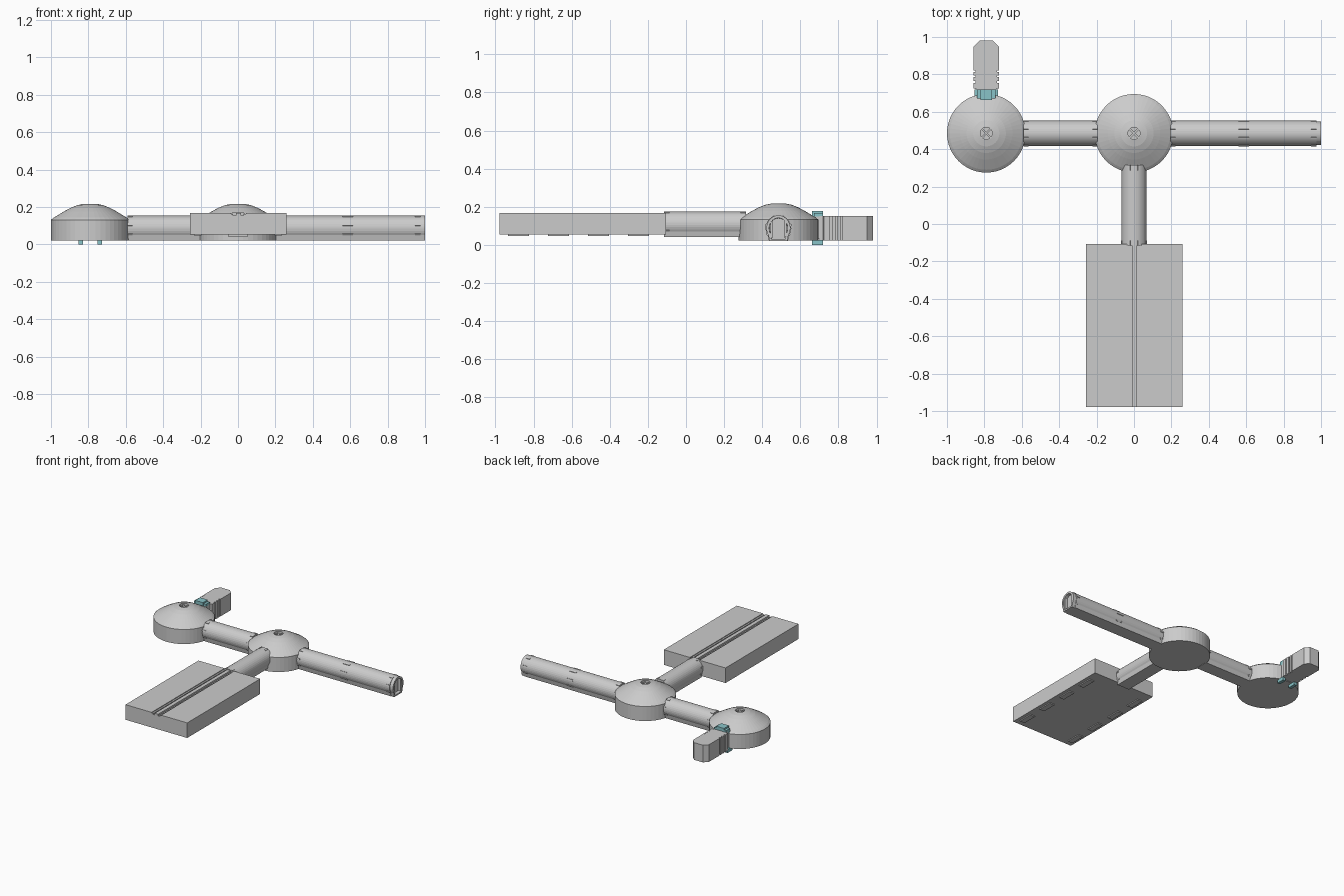
import bpy, bmesh, math
from mathutils import Vector, Matrix

if "Cube" in bpy.data.objects:
    bpy.data.objects.remove(bpy.data.objects["Cube"])


def finish(bm, name, mat=None):
    bmesh.ops.recalc_face_normals(bm, faces=bm.faces)
    me = bpy.data.meshes.new(name)
    bm.to_mesh(me)
    bm.free()
    ob = bpy.data.objects.new(name, me)
    bpy.context.collection.objects.link(ob)
    if mat:
        me.materials.append(mat)
    return ob


def add_box(bm, lo, hi, rot=None):
    lo, hi = Vector(lo), Vector(hi)
    m = Matrix.Translation((lo + hi) / 2)
    if rot:
        m = m @ rot
    m = m @ Matrix.Diagonal((*(hi - lo), 1))
    bmesh.ops.create_cube(bm, size=1, matrix=m)


def prism(bm, pts, vec):
    """Extrude a 3D outline along vec; returns the far cap."""
    a = [bm.verts.new(p) for p in pts]
    b = [bm.verts.new(Vector(p) + Vector(vec)) for p in pts]
    bm.faces.new(a)
    cap = bm.faces.new(b)
    for i in range(len(a)):
        j = (i + 1) % len(a)
        bm.faces.new((a[i], a[j], b[j], b[i]))
    return cap


def arch(r=0.0675, n=24):
    """Tunnel section: round top, flat floor; (side, height)."""
    arc = [math.radians(-33 + 246 * i / n) for i in range(n + 1)]
    pts = [(r * math.cos(t), 0.0675 + r * math.sin(t)) for t in arc]
    return pts + [(-0.05, 0), (0.05, 0)]


def tunnel(name, start, end, along_x, cross, z0, open_end=False, scale=1.0, tabs=True):
    def place(a, u, v):
        return Vector((a, cross + u, z0 + v)) if along_x else Vector((cross + u, a, z0 + v))
    bm = bmesh.new()
    vec = place(end, 0, 0) - place(start, 0, 0)
    cap = prism(bm, [place(start, u * scale, v) for u, v in arch()], vec)
    if open_end:  # recessed doorway
        bmesh.ops.recalc_face_normals(bm, faces=bm.faces)
        bmesh.ops.inset_region(bm, faces=[cap], thickness=0.014)
        bmesh.ops.inset_region(bm, faces=[cap], thickness=0.001)
        bmesh.ops.translate(bm, verts=cap.verts, vec=-vec.normalized() * 0.024)
    if tabs:  # coupling tabs around both ends
        for deg in (-30, 15, 68, 112, 165, 210):
            t = math.radians(deg)
            d, s = (math.cos(t), math.sin(t)), (-math.sin(t), math.cos(t))
            for a0, a1 in ((start, start + math.copysign(0.028, end - start)),
                           (end - math.copysign(0.028, end - start), end)):
                q = [(0.06 * d[0] + k * s[0], 0.0675 + 0.06 * d[1] + k * s[1]) for k in (-0.007, 0.007)]
                q += [(0.0705 * d[0] + k * s[0], 0.0675 + 0.0705 * d[1] + k * s[1]) for k in (0.005, -0.005)]
                prism(bm, [place(a0, *p) for p in q], place(a1, 0, 0) - place(a0, 0, 0))
    return finish(bm, name)


def dome(name, x, y, n=48):
    profile = [(0.21, 0.022), (0.21, 0.132), (0.195, 0.144), (0.17, 0.159), (0.14, 0.177),
               (0.105, 0.196), (0.07, 0.210), (0.037, 0.217), (0.032, 0.217), (0.032, 0.192)]
    bm = bmesh.new()
    rings = [[bm.verts.new((x + r * math.cos(2 * math.pi * i / n),
                            y + r * math.sin(2 * math.pi * i / n), z)) for i in range(n)]
             for r, z in profile]
    for lo, hi in zip(rings, rings[1:]):
        for i in range(n):
            j = (i + 1) % n
            bm.faces.new((lo[i], lo[j], hi[j], hi[i]))
    bm.faces.new(rings[0])
    bm.faces.new(rings[-1])
    finish(bm, name)
    # crossed bars in the roof hatch
    bm = bmesh.new()
    for a in (45, 135):
        add_box(bm, (x - 0.033, y - 0.005, 0.190), (x + 0.033, y + 0.005, 0.210),
                Matrix.Rotation(math.radians(a), 4, 'Z'))
    finish(bm, name + "_hatch_bars")


teal = bpy.data.materials.new("teal")
teal.diffuse_color = (0.25, 0.55, 0.58, 1)
teal.use_nodes = True
teal.node_tree.nodes["Principled BSDF"].inputs["Base Color"].default_value = teal.diffuse_color

CY, LX = 0.485, -0.79

# Round modules
dome("left_dome", LX, CY)
dome("centre_dome", 0, CY)

# Connecting tunnels
tunnel("left_tunnel", -0.592, -0.195, True, CY, 0.02)
tunnel("right_tunnel_inner", 0.195, 0.587, True, CY, 0.02)
tunnel("right_tunnel_outer", 0.587, 0.975, True, CY, 0.02)
tunnel("right_tunnel_collar", 0.97, 1.0, True, CY, 0.02, open_end=True, scale=0.93, tabs=False)
tunnel("front_tunnel", 0.315, -0.115, False, 0, 0.04)

# Door jambs inside the open end
bm = bmesh.new()
for s in (-1, 1):
    add_box(bm, (0.97, CY + s * 0.037 - 0.005, 0.035), (0.997, CY + s * 0.037 + 0.005, 0.13))
finish(bm, "door_jambs")

# Large bay with two shallow stepped grooves along the roof
top, g1, g2 = 0.168, 0.162, 0.155
half = [(0.258, 0.054), (0.258, top), (0.04, top), (0.04, g1), (0.028, g1),
        (0.028, g2), (0.014, g2), (0.014, top)]
section = half + [(-x, z) for x, z in reversed(half)]
bm = bmesh.new()
prism(bm, [(x + 0.002, -0.978, z) for x, z in section], (0, 0.872, 0))
finish(bm, "large_bay")

# Pads under the bay
bm = bmesh.new()
for s in (-1, 1):
    for y in (-0.88, -0.67, -0.46, -0.25):
        add_box(bm, (s * 0.215 - 0.02, y - 0.055, 0.047), (s * 0.215 + 0.02, y + 0.055, 0.056))
finish(bm, "bay_pads")

# Airlock: chamfered plan with vertical grooves in both sides
w, d = 0.067, 0.058
side = [(0.05, 0.70), (0.05, 0.72), (w, 0.725)]
for y in (0.755, 0.785, 0.812):
    side += [(w, y), (d, y), (d, y + 0.01), (w, y + 0.01)]
side += [(w, 0.95), (0.037, 0.98)]
plan = side + [(-x, y) for x, y in reversed(side)]
bm = bmesh.new()
prism(bm, [(LX + x, y, 0.022) for x, y in plan], (0, 0, 0.130))
finish(bm, "airlock")
bm = bmesh.new()
add_box(bm, (LX - 0.05, 0.64, 0.03), (LX + 0.05, 0.71, 0.148))
finish(bm, "airlock_neck")

# Teal clamp: roof block with side lips, and two feet
bm = bmesh.new()
add_box(bm, (LX - 0.032, 0.662, 0.135), (LX + 0.032, 0.720, 0.178))
for s in (-1, 1):
    add_box(bm, (LX + s * 0.04 - 0.01, 0.672, 0.135), (LX + s * 0.04 + 0.01, 0.720, 0.166))
finish(bm, "clamp_top", teal)
bm = bmesh.new()
for s in (-1, 1):
    add_box(bm, (LX + s * 0.05 - 0.012, 0.66, 0.0), (LX + s * 0.05 + 0.012, 0.72, 0.026))
finish(bm, "clamp_feet", teal)
